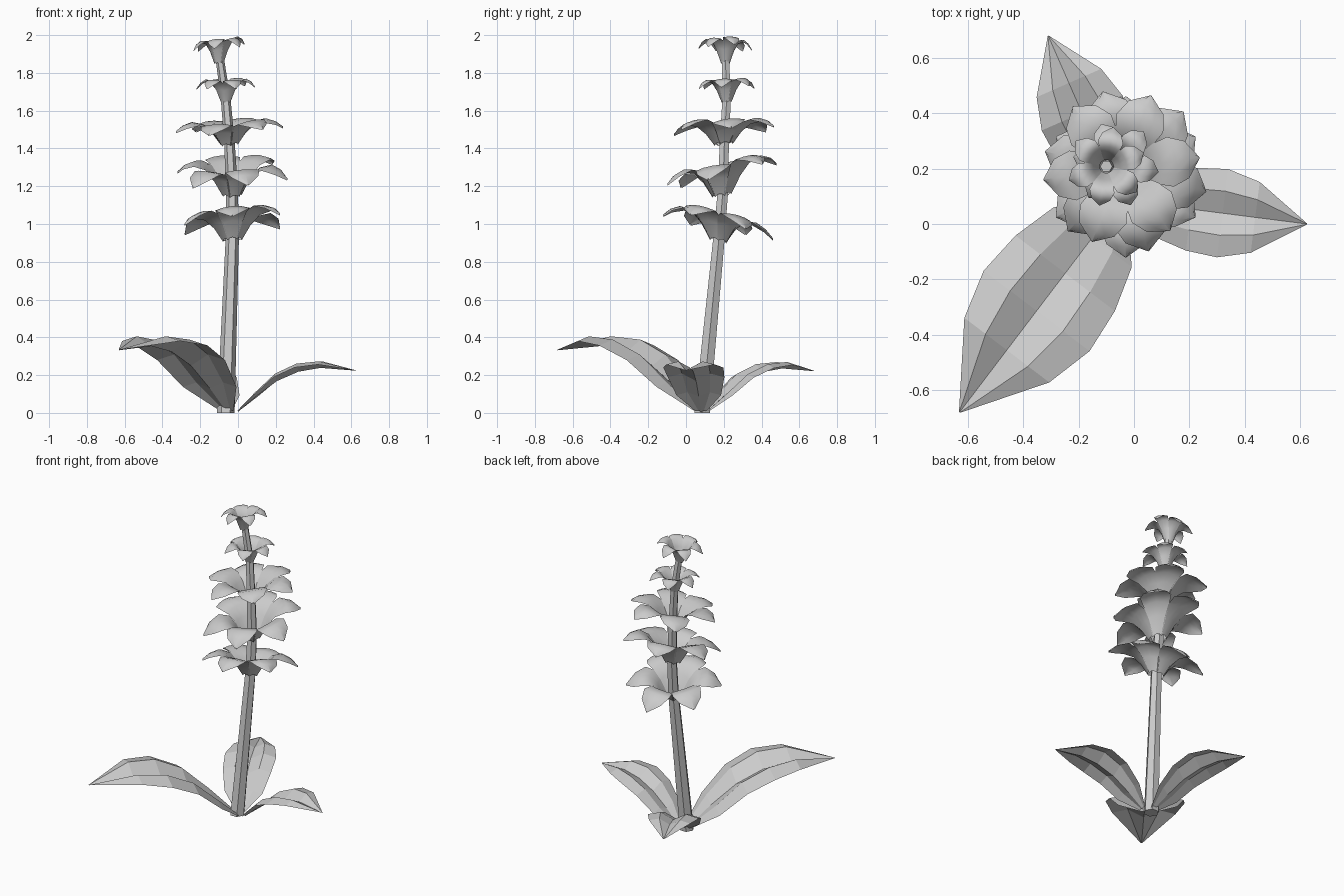
import bpy, random
from math import sin, cos, radians, pi, atan2, hypot

if "Cube" in bpy.data.objects:
    bpy.data.objects.remove(bpy.data.objects["Cube"])

random.seed(4)


def make(name, verts, faces, smooth=False):
    me = bpy.data.meshes.new(name)
    me.from_pydata(verts, [], faces)
    me.polygons.foreach_set("use_smooth", [smooth] * len(me.polygons))
    ob = bpy.data.objects.new(name, me)
    bpy.context.collection.objects.link(ob)
    return ob


def strip_faces(rows, cols, start=0):
    return [(start + i * cols + j, start + i * cols + j + 1,
             start + (i + 1) * cols + j + 1, start + (i + 1) * cols + j)
            for i in range(rows - 1) for j in range(cols - 1)]


# Stem: tapering six-sided tube along a gently bending path (x, y, z, radius)
path = [(-0.065, 0.085, 0, 0.047), (-0.03, 0.175, 0.93, 0.035),
        (-0.032, 0.195, 1.17, 0.032), (-0.045, 0.203, 1.43, 0.028),
        (-0.065, 0.215, 1.66, 0.026), (-0.1, 0.208, 1.9, 0.022)]
N = 6
verts = [(x + r * cos(2 * pi * k / N), y + r * sin(2 * pi * k / N), z)
         for x, y, z, r in path for k in range(N)]
faces = [(i * N + k, i * N + (k + 1) % N, (i + 1) * N + (k + 1) % N, (i + 1) * N + k)
         for i in range(len(path) - 1) for k in range(N)]
faces += [tuple(reversed(range(N))), tuple(range(len(verts) - N, len(verts)))]
make("stem", verts, faces)

# Leaves: arching blade with a grooved midrib (distance, rib z, crest z, half width)
blade = [(0, 0.0, 0.008, 0.03), (0.10, 0.085, 0.105, 0.12), (0.21, 0.165, 0.205, 0.152),
         (0.325, 0.215, 0.258, 0.162), (0.445, 0.235, 0.27, 0.13), (0.635, 0.22, 0.222, 0.002)]


def leaf(name, base, tip):
    dx, dy = tip[0] - base[0], tip[1] - base[1]
    length = hypot(dx, dy)
    ux, uy, k = dx / length, dy / length, length / 0.635
    v = []
    for s, rib, crest, w in blade:
        edge = crest - 0.13 * w
        for side, z in ((-1, edge), (-0.5, crest), (0, rib), (0.5, crest), (1, edge)):
            t = side * w * k
            v.append((base[0] + ux * s * k - uy * t, base[1] + uy * s * k + ux * t,
                      0.005 + z * k))
    make(name, v, strip_faces(len(blade), 5))


leaf("leaf_right", (0.0, 0.08), (0.625, 0.0))
leaf("leaf_back", (-0.06, 0.11), (-0.31, 0.68))
leaf("leaf_front", (-0.06, 0.07), (-0.63, -0.68))

# Flower whorls: six petals forming a cup that flares out and droops
petal = [(0.05, 0, 32), (0.10, 0.08, 32), (0.15, 0.13, 31),
         (0.21, 0.145, 27), (0.26, 0.125, 16), (0.30, 0.09, 0.3)]


def whorl(name, centre, size, height, phase, tilt):
    v, f = [], []
    for p in range(6):
        lift = random.uniform(-0.12, 0.12)
        f += strip_faces(len(petal), 5, len(v))
        for r, z, half in petal:
            for side in (-1, -0.5, 0, 0.5, 1):
                a = radians(phase + 60 * p + side * half)
                rr = r * size
                x, y = rr * cos(a), rr * sin(a)
                dz = z * height + lift * max(0, rr - 0.06) + tilt[0] * x + tilt[1] * y
                dz -= 0.012 * side * side * size
                v.append((centre[0] + x, centre[1] + y, centre[2] + dz))
    make(name, v, f, True)


whorl("flower_whorl_1", (-0.03, 0.17, 0.92), 0.97, 1.0, 30, (0.08, -0.22))
whorl("flower_whorl_2", (-0.03, 0.19, 1.16), 1.0, 1.1, 46, (0.03, 0.17))
whorl("flower_whorl_3", (-0.045, 0.2, 1.43), 0.95, 0.8, 8, (0.1, 0.12))
whorl("flower_whorl_4", (-0.065, 0.215, 1.65), 0.52, 0.8, 50, (0.0, 0.05))
whorl("flower_whorl_5", (-0.1, 0.208, 1.855), 0.48, 0.85, 20, (0.12, -0.03))
